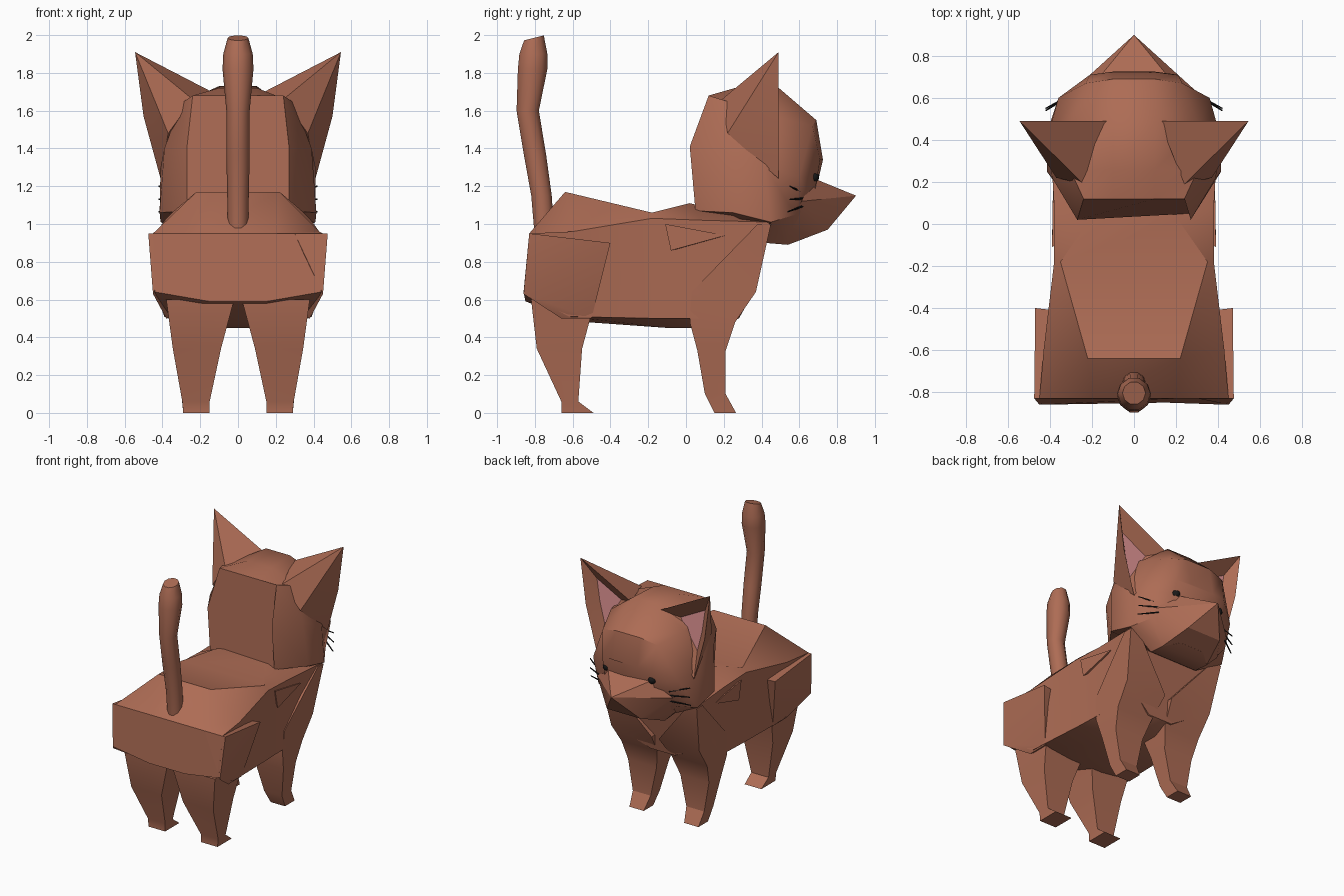
import bpy, bmesh, math
from mathutils import Vector

if "Cube" in bpy.data.objects:
    bpy.data.objects.remove(bpy.data.objects["Cube"])


def mat(name, col):
    m = bpy.data.materials.new(name)
    m.diffuse_color = (*col, 1)
    m.use_nodes = True
    m.node_tree.nodes["Principled BSDF"].inputs["Base Color"].default_value = m.diffuse_color
    return m


FUR = mat("fur", (0.42, 0.15, 0.09))
PINK = mat("pink", (0.80, 0.32, 0.32))
BLACK = mat("black", (0.01, 0.01, 0.01))


def finish(name, bm, *mats, angle=25):
    bmesh.ops.recalc_face_normals(bm, faces=bm.faces[:])
    me = bpy.data.meshes.new(name)
    bm.to_mesh(me)
    bm.free()
    ob = bpy.data.objects.new(name, me)
    bpy.context.collection.objects.link(ob)
    for m in mats:
        me.materials.append(m)
    bpy.ops.object.select_all(action='DESELECT')
    ob.select_set(True)
    bpy.context.view_layer.objects.active = ob
    bpy.ops.object.shade_smooth_by_angle(angle=math.radians(angle))
    return ob


def loft(name, rings, m=FUR, angle=25):
    bm = bmesh.new()
    rs = [[bm.verts.new(p) for p in r] for r in rings]
    n = len(rs[0])
    for a, b in zip(rs, rs[1:]):
        for i in range(n):
            j = (i + 1) % n
            bm.faces.new((a[i], a[j], b[j], b[i]))
    bm.faces.new(rs[0])
    bm.faces.new(rs[-1])
    return finish(name, bm, m, angle=angle)


def sym(half):
    return half + [(-x, y, z) for x, y, z in reversed(half)]


def hull_mesh(pts):
    bm = bmesh.new()
    for p in pts:
        bm.verts.new(p)
    bmesh.ops.convex_hull(bm, input=bm.verts[:])
    bmesh.ops.dissolve_limit(bm, angle_limit=0.02, verts=bm.verts[:], edges=bm.edges[:])
    return bm


def leg(name, s, rows):
    loft(name, [[(s * a, yb, z), (s * b, yb, z), (s * b, yf, z), (s * a, yf, z)]
                for a, b, yb, yf, z in rows])


# body: half sections from rump to chest
loft("body", [sym(h) for h in (
    [(.20, -.83, .95), (.45, -.83, .95), (.44, -.86, .64), (.15, -.85, .59)],
    [(.22, -.64, 1.17), (.43, -.60, .96), (.39, -.62, .51), (.14, -.52, .48)],
    [(.35, -.18, 1.06), (.38, -.18, 1.03), (.37, -.15, .50), (.10, -.10, .45)],
    [(.21, .02, 1.11), (.38, .08, 1.02), (.36, .10, .50), (.10, .15, .45)],
    [(.20, .42, 1.01), (.40, .44, 1.01), (.36, .36, .64), (.10, .28, .50)])], angle=32)

# head: half sections from nape to face
loft("head", [sym(h) for h in (
    [(.10, .12, 1.68), (.24, .12, 1.68), (.27, .02, 1.41), (.27, .05, 1.07), (.15, .10, 1.03)],
    [(.10, .26, 1.72), (.30, .25, 1.64), (.39, .22, 1.40), (.415, .25, 1.06), (.20, .25, 1.02)],
    [(.10, .48, 1.73), (.31, .46, 1.57), (.41, .42, 1.30), (.41, .45, 1.01), (.20, .42, .90)],
    [(.10, .69, 1.55), (.23, .67, 1.52), (.36, .60, 1.25), (.33, .58, 1.05), (.20, .54, .89)],
    [(.10, .725, 1.34), (.21, .71, 1.34), (.21, .68, 1.24), (.20, .67, 1.10), (.10, .62, .92)])],
    angle=38)

# muzzle wedge
finish("muzzle", hull_mesh([(0, .90, 1.15)] + [(s * x, y, z) for s in (1, -1) for x, y, z in (
    (.18, .68, 1.24), (.32, .61, 1.12), (.14, .75, .97), (.20, .54, .89), (.29, .54, .98))]), FUR)

# tail: tapered tube along a path of (y, z, radius), slanted tip
loft("tail", [[(r * math.cos(a), y + r * math.sin(a), z + tilt * r * math.sin(a))
               for a in (math.tau * i / 10 for i in range(10))]
              for y, z, r, tilt in ((-.75, .95, .055, 0), (-.765, 1.15, .057, 0), (-.80, 1.37, .062, 0),
                                    (-.838, 1.6, .062, 0), (-.812, 1.82, .082, 0),
                                    (-.808, 1.90, .078, 0), (-.805, 1.985, .055, .25))], angle=42)

for s, side in ((1, "right"), (-1, "left")):
    def m(pts):
        return [(s * x, y, z) for x, y, z in pts]

    # legs
    leg("hind_leg_" + side, s, (
        (.02, .38, -.82, -.48, .60), (.09, .345, -.79, -.55, .34),
        (.15, .295, -.66, -.57, .06), (.15, .29, -.66, -.49, 0)))
    leg("front_leg_" + side, s, (
        (.33, .405, .38, .45, 1.0), (.03, .37, .03, .37, .64), (.06, .36, .02, .26, .48),
        (.10, .34, .06, .21, .33), (.15, .30, .10, .21, .10), (.17, .29, .15, .265, 0)))

    # thigh plate and shoulder wedge
    finish("thigh_" + side, hull_mesh(m(
        [(.475, -.83, .95), (.47, -.40, .90), (.38, -.50, .50), (.38, -.66, .50),
         (.45, -.86, .63), (.30, -.83, .95), (.30, -.42, .88), (.30, -.52, .52)])), FUR)
    finish("shoulder_" + side, hull_mesh(m(
        [(.39, -.11, 1.0), (.385, .21, .94), (.39, -.08, .86), (.30, -.05, .98), (.30, .10, .90)])), FUR)

    # ear with a small recessed pink inside
    bm = hull_mesh(m(
        [(.545, .49, 1.91), (.12, .49, 1.69), (.24, .19, 1.66), (.37, .22, 1.48),
         (.50, .49, 1.57), (.41, .49, 1.24)]))
    bmesh.ops.recalc_face_normals(bm, faces=bm.faces[:])
    front = max(bm.faces, key=lambda f: f.normal.y)
    bmesh.ops.inset_individual(bm, faces=[front], thickness=.01, depth=0)
    front.material_index = 1
    mid = Vector((s * .37, .42, 1.60))
    for v in front.verts:
        v.co = mid + Vector(((v.co.x - mid.x) * .5, 0, (v.co.z - mid.z) * .5))
    finish("ear_" + side, bm, FUR, PINK)

    # eye
    bm = bmesh.new()
    bmesh.ops.create_uvsphere(bm, u_segments=12, v_segments=8, radius=.03)
    bmesh.ops.translate(bm, verts=bm.verts[:], vec=(s * .19, .675, 1.25))
    finish("eye_" + side, bm, BLACK, angle=60)

    # whiskers
    for i, (z0, y1, z1) in enumerate(((1.165, .54, 1.20), (1.135, .54, 1.13), (1.095, .53, 1.065))):
        a, b = Vector((s * .29, .62, z0)), Vector((s * .42, y1 + .01, z1))
        d = b - a
        bm = bmesh.new()
        bmesh.ops.create_cone(bm, cap_ends=True, segments=6, radius1=.006, radius2=.004, depth=d.length)
        bm.transform(d.to_track_quat('Z', 'Y').to_matrix().to_4x4())
        bmesh.ops.translate(bm, verts=bm.verts[:], vec=(a + b) / 2)
        finish(f"whisker_{side}_{i}", bm, BLACK)
